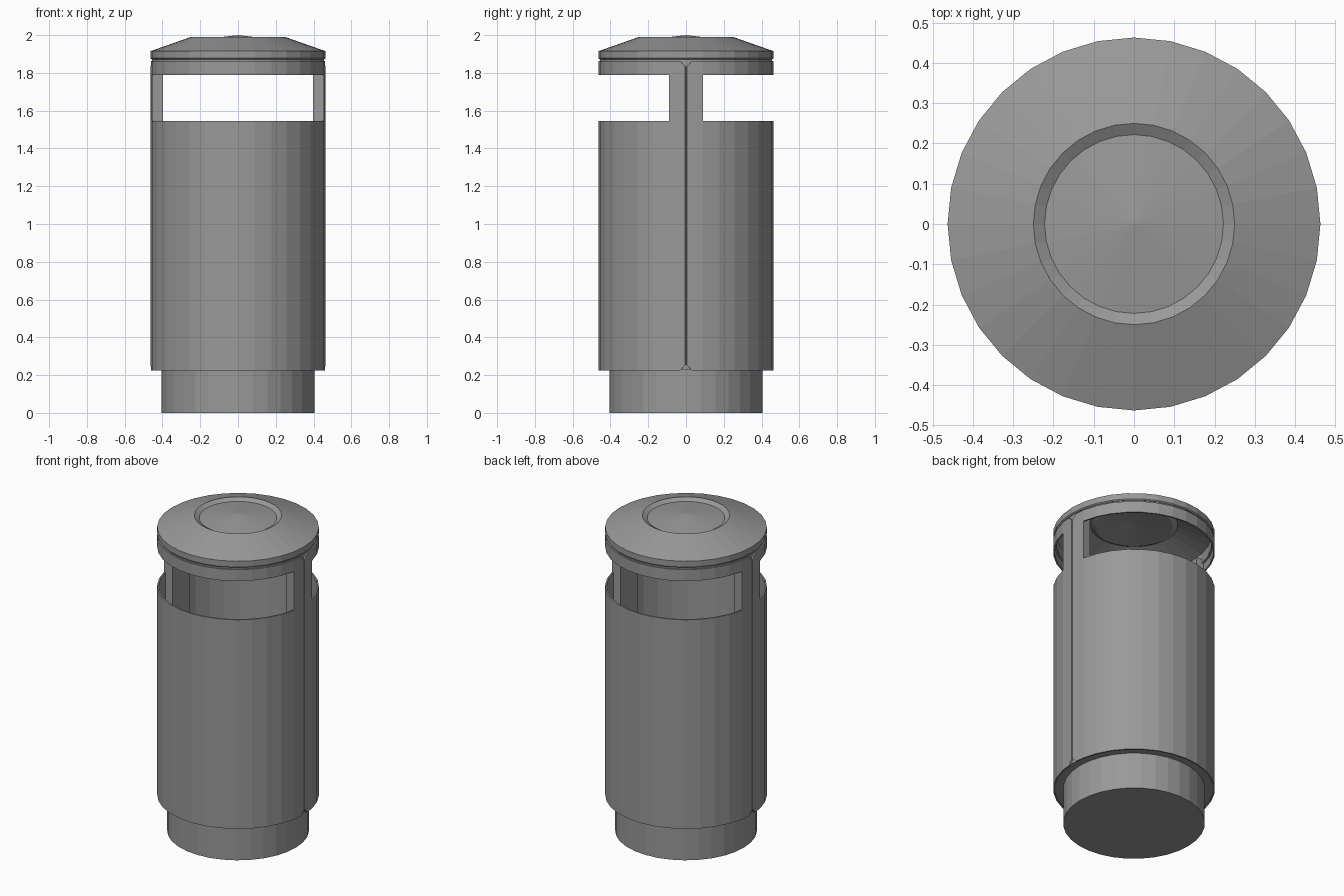
import bpy, bmesh
from math import sin, cos, pi

if "Cube" in bpy.data.objects:
    bpy.data.objects.remove(bpy.data.objects["Cube"])

N = 32                      # sides of every round part
R, R_IN = 0.463, 0.406      # outer and inner radius
SHEET = 0.009               # thickness of the outer shells
STEP = 2 * pi / N

grey = bpy.data.materials.new("dark_grey")
grey.diffuse_color = (0.32, 0.32, 0.32, 1)
grey.use_nodes = True
grey.node_tree.nodes["Principled BSDF"].inputs["Base Color"].default_value = grey.diffuse_color


def finish(name, bm):
    me = bpy.data.meshes.new(name)
    bm.to_mesh(me)
    bm.free()
    me.materials.append(grey)
    ob = bpy.data.objects.new(name, me)
    bpy.context.collection.objects.link(ob)
    return ob


def lathe(name, profile):
    """Spin an (r, z) profile around the z axis."""
    bm = bmesh.new()
    vs = [bm.verts.new((r, 0, z)) for r, z in profile]
    es = [bm.edges.new(p) for p in zip(vs, vs[1:])]
    bmesh.ops.spin(bm, geom=vs + es, cent=(0, 0, 0), axis=(0, 0, 1),
                   angle=2 * pi, steps=N, use_merge=True)
    bmesh.ops.remove_doubles(bm, verts=bm.verts, dist=1e-5)
    bmesh.ops.recalc_face_normals(bm, faces=bm.faces)
    return finish(name, bm)


def wall(name, radius, thickness, zs, angles, window=None, seam=None):
    """Curved sheet, optionally with a window row and flared seam edges."""
    bm = bmesh.new()
    rows = []
    for j, z in enumerate(zs):
        row = []
        for i, a in enumerate(angles):
            x, y = radius * cos(a), radius * sin(a)
            if seam and i in (0, len(angles) - 1):
                # the seam edge slides along the flat facet beside the seam
                y = seam[j] * (1 if angles[1] < pi else -1)
                x -= seam[j] * 0.098 * (1 if x > 0 else -1)
            row.append(bm.verts.new((x, y, z)))
        rows.append(row)
    for j in range(len(zs) - 1):
        for i in range(len(angles) - 1):
            mid = (angles[i] + angles[i + 1]) / 2
            if j == window and abs(sin(mid)) > sin(STEP):
                continue
            bm.faces.new((rows[j][i], rows[j][i + 1],
                          rows[j + 1][i + 1], rows[j + 1][i]))
    bm.normal_update()
    ob = finish(name, bm)
    mod = ob.modifiers.new("thickness", 'SOLIDIFY')
    mod.thickness = thickness
    mod.offset = -1
    mod.use_even_offset = True
    return ob


# Base cup, closed at the bottom, with a flange that carries the shells
lathe("base", [(0, 0), (R_IN, 0), (R_IN, 0.23), (R - SHEET, 0.23),
               (R - SHEET, 0.24), (R_IN - 0.01, 0.24),
               (R_IN - 0.01, 0.01), (0, 0.01)])

# Two thick upright posts at the sides
for name, a in (("right_post", 0), ("left_post", pi)):
    wall(name, R - SHEET, R - SHEET - R_IN, [0.235, 1.868],
         [a - STEP, a, a + STEP])

# Two thin outer half shells meeting in a seam that flares at both ends
zs = [0.225, 0.255, 1.545, 1.79, 1.832, 1.862]
gaps = [0.03, 0.004, 0.004, 0.004, 0.004, 0.03]
for name, start in (("back_shell", 0), ("front_shell", pi)):
    wall(name, R, SHEET, zs,
         [start + i * STEP for i in range(N // 2 + 1)], 2, gaps)

# Thin neck behind the gap below the lid
lathe("lid_neck", [(R - SHEET, 1.84), (R - SHEET, 1.885), (R - 0.02, 1.885),
                   (R - 0.02, 1.84), (R - SHEET, 1.84)])

# Thin dished lid with a shallow cone in the middle
lathe("lid", [(0, 2.0), (0.222, 1.974), (0.25, 1.99), (R, 1.915), (R, 1.878),
              (R - 0.006, 1.872), (R - 0.02, 1.872), (R - 0.02, 1.905),
              (0.25, 1.972), (0.222, 1.958), (0, 1.985)])
